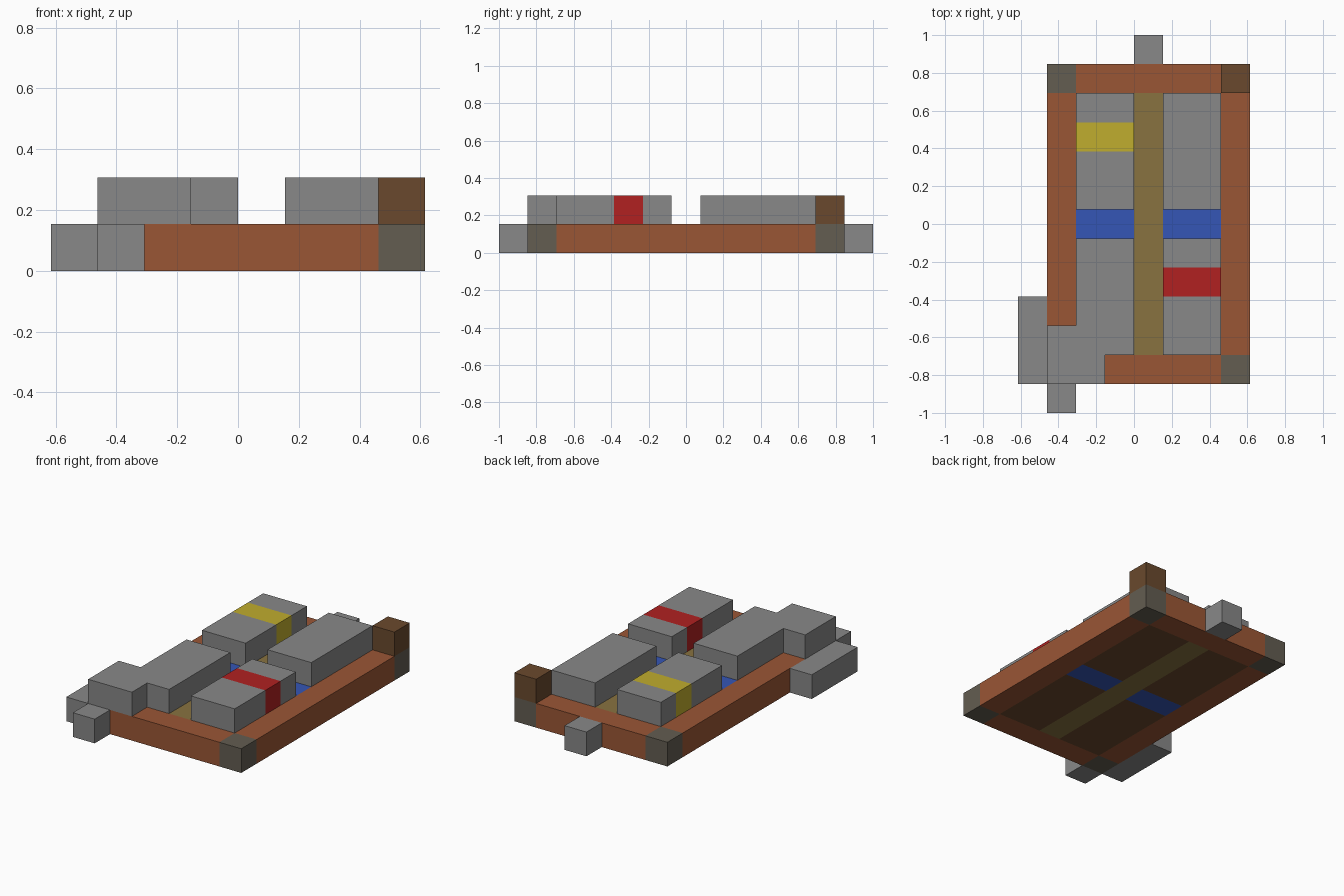
import bpy
import bmesh
from mathutils import Vector

if "Cube" in bpy.data.objects:
    bpy.data.objects.remove(bpy.data.objects["Cube"], do_unlink=True)

UNIT = 2 / 13                     # edge of one block
ORIGIN = Vector((-4, -6.5, 0))    # corner of the block grid


def material(name, rgb):
    linear = [((c / 255 + 0.055) / 1.055) ** 2.4 for c in rgb]
    mat = bpy.data.materials.new(name)
    mat.use_nodes = True
    mat.diffuse_color = (*linear, 1)
    mat.node_tree.nodes["Principled BSDF"].inputs["Base Color"].default_value = (*linear, 1)
    return mat


stone = material("stone grey", (136, 136, 136))
rust = material("rust brown", (154, 86, 53))
post = material("dark stone", (99, 93, 81))
wood = material("dark wood", (106, 73, 45))
khaki = material("khaki", (136, 114, 64))
blue = material("blue", (53, 86, 182))
red = material("red", (177, 33, 33))
yellow = material("yellow", (192, 173, 46))


def blocks(name, mat, *boxes):
    """One object made of boxes: (column, row, layer, columns wide, rows deep)."""
    bm = bmesh.new()
    for x, y, z, w, d in boxes:
        size = Vector((w, d, 1))
        made = bmesh.ops.create_cube(bm, size=1)["verts"]
        for v in made:
            v.co = (v.co * size + size / 2 + Vector((x, y, z)) + ORIGIN) * UNIT
    mesh = bpy.data.meshes.new(name)
    bm.to_mesh(mesh)
    bm.free()
    mesh.materials.append(mat)
    obj = bpy.data.objects.new(name, mesh)
    bpy.context.collection.objects.link(obj)


# Base frame with corner blocks
for name, x in (("right", 1), ("left", 7)):
    blocks(f"{name}_side_rail", rust, (x, 2, 0, 1, 9))
    for end, y in (("front", 1), ("back", 11)):
        blocks(f"{end}_{name}_corner", post, (x, y, 0, 1, 1))
for end, y in (("front", 1), ("back", 11)):
    blocks(f"{end}_rail", rust, (2, y, 0, 5, 1))

# Floor: central strip, flanking panels and blue cross bands
blocks("centre_strip", khaki, (4, 2, 0, 1, 9))
for name, x in (("right", 2), ("left", 5)):
    blocks(f"{name}_floor", wood, (x, 2, 0, 2, 4), (x, 7, 0, 2, 4))
    blocks(f"{name}_blue_band", blue, (x, 6, 0, 2, 1))

# Raised stone blocks with coloured bands
blocks("front_right_block", stone, (2, 2, 1, 2, 4), (1, 1, 1, 2, 1), (1, 2, 1, 1, 1))
blocks("back_left_block", stone, (5, 7, 1, 2, 4))
blocks("front_left_block", stone, (5, 2, 1, 2, 2), (5, 5, 1, 2, 1))
blocks("red_band", red, (5, 4, 1, 2, 1))
blocks("back_right_block", stone, (2, 7, 1, 2, 2), (2, 10, 1, 2, 1))
blocks("yellow_band", yellow, (2, 9, 1, 2, 1))
blocks("back_corner_cap", wood, (7, 11, 1, 1, 1))

# Blocks sticking out of the base
blocks("side_step", stone, (0, 1, 0, 1, 3))
blocks("front_stub", stone, (1, 0, 0, 1, 1))
blocks("back_stub", stone, (4, 12, 0, 1, 1))
